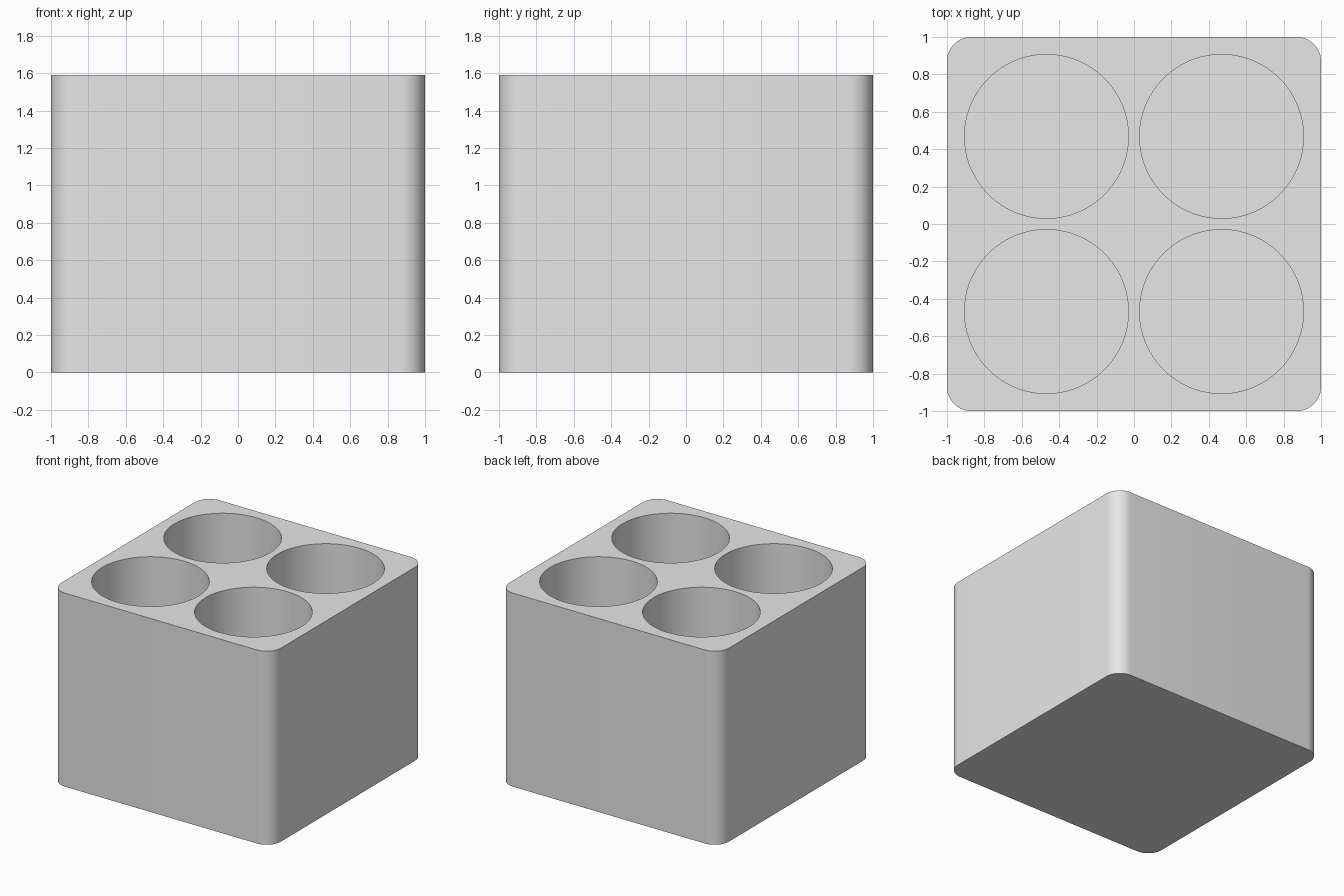
import bpy
import math

HEIGHT = 1.59
CORNER = 0.13
HOLE_RADIUS = 0.438
HOLE_OFFSET = 0.468
FLOOR = 0.09

cube = bpy.data.objects.get("Cube")
if cube:
    bpy.data.objects.remove(cube, do_unlink=True)

grey = bpy.data.materials.new("light grey")
grey.use_nodes = True
colour = (0.8, 0.8, 0.8, 1)
grey.diffuse_color = colour
grey.node_tree.nodes["Principled BSDF"].inputs["Base Color"].default_value = colour


def outline(segments=12):
    """Square footprint with rounded corners."""
    points = []
    for quarter in range(4):
        middle = math.radians(45 + 90 * quarter)
        cx = math.copysign(1 - CORNER, math.cos(middle))
        cy = math.copysign(1 - CORNER, math.sin(middle))
        for i in range(segments + 1):
            a = math.pi / 2 * (quarter + i / segments)
            points.append((cx + CORNER * math.cos(a), cy + CORNER * math.sin(a)))
    return points


# Rounded block
ring = outline()
n = len(ring)
verts = [(x, y, z) for z in (0, HEIGHT) for x, y in ring]
faces = [(i, (i + 1) % n, n + (i + 1) % n, n + i) for i in range(n)]
faces += [tuple(reversed(range(n))), tuple(range(n, 2 * n))]
mesh = bpy.data.meshes.new("holder_block")
mesh.from_pydata(verts, [], faces)
mesh.materials.append(grey)
block = bpy.data.objects.new("holder_block", mesh)
bpy.context.collection.objects.link(block)

# Four round wells, cut from the top
depth = HEIGHT + 0.2 - FLOOR
for sx in (-1, 1):
    for sy in (-1, 1):
        bpy.ops.mesh.primitive_cylinder_add(
            vertices=96, radius=HOLE_RADIUS, depth=depth,
            location=(sx * HOLE_OFFSET, sy * HOLE_OFFSET, FLOOR + depth / 2))
        cutter = bpy.context.object
        cutter.name = "well_cutter"
        cutter.data.materials.append(grey)
        cutter.hide_render = True
        cut = block.modifiers.new("well", 'BOOLEAN')
        cut.operation = 'DIFFERENCE'
        cut.solver = 'EXACT'
        cut.object = cutter
        bpy.ops.object.select_all(action='DESELECT')
        block.select_set(True)
        bpy.context.view_layer.objects.active = block
        bpy.ops.object.modifier_apply(modifier=cut.name)
        bpy.data.objects.remove(cutter, do_unlink=True)

# Smooth walls with crisp rims
bpy.ops.object.shade_smooth_by_angle(angle=math.radians(30))
